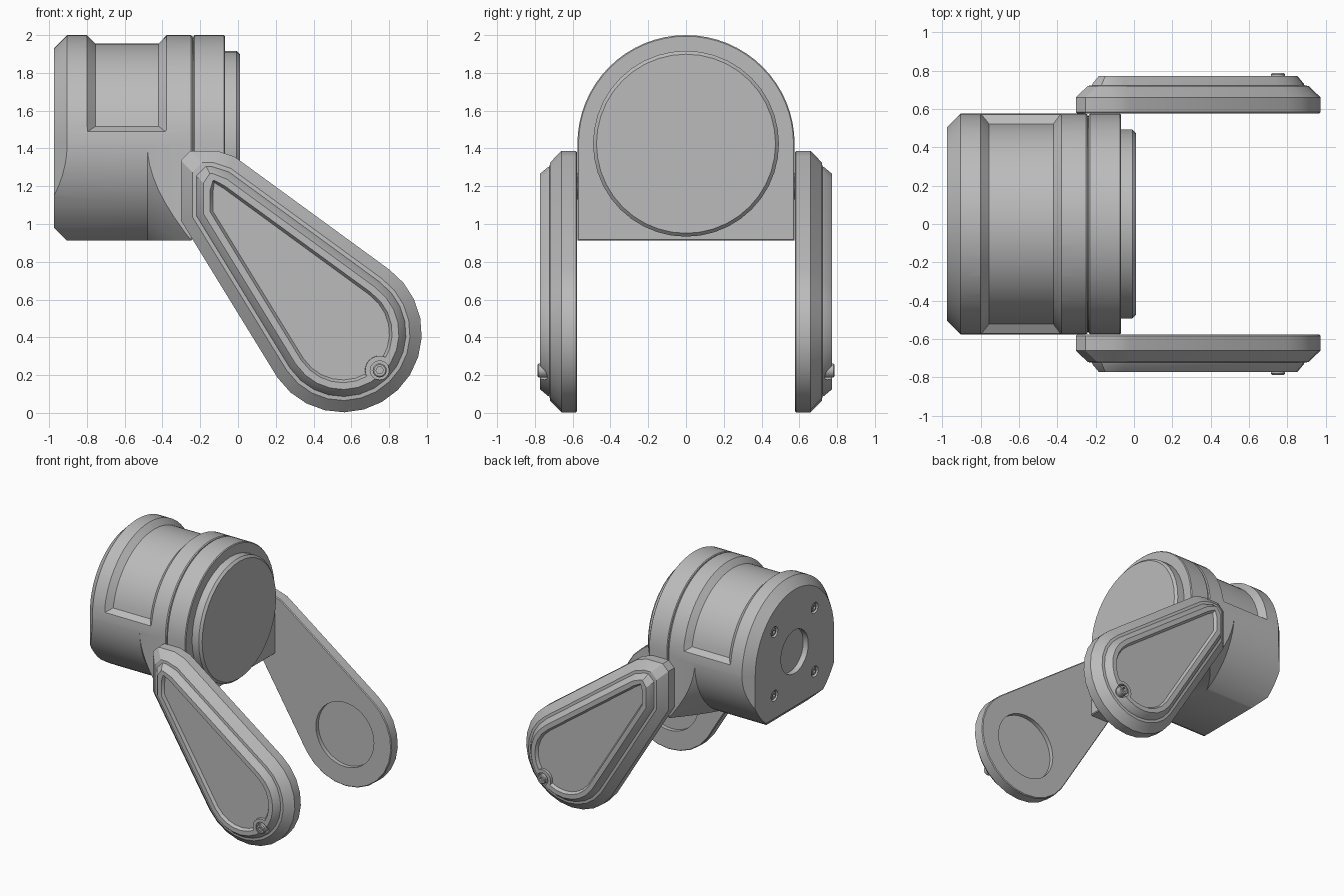
import bpy, bmesh
from math import sin, cos, pi, radians
from mathutils import Vector, Matrix

if "Cube" in bpy.data.objects:
    bpy.data.objects.remove(bpy.data.objects["Cube"])

GREY = (0.5, 0.5, 0.5, 1)
mat = bpy.data.materials.new("machined grey")
mat.use_nodes = True
mat.diffuse_color = GREY
mat.node_tree.nodes["Principled BSDF"].inputs["Base Color"].default_value = GREY

AXIS_Z, RADIUS, FLOOR = 1.425, 0.575, 0.912


def loft(name, rings):
    """Skin a list of equal-length closed rings and cap both ends."""
    bm = bmesh.new()
    rows = [[bm.verts.new(p) for p in ring] for ring in rings]
    n = len(rows[0])
    for a, b in zip(rows, rows[1:]):
        for i in range(n):
            j = (i + 1) % n
            bm.faces.new((a[i], a[j], b[j], b[i]))
    bm.faces.new(rows[0])
    bm.faces.new(rows[-1])
    bmesh.ops.recalc_face_normals(bm, faces=bm.faces)
    mesh = bpy.data.meshes.new(name)
    bm.to_mesh(mesh)
    bm.free()
    ob = bpy.data.objects.new(name, mesh)
    bpy.context.collection.objects.link(ob)
    mesh.materials.append(mat)
    return ob


def select(ob):
    bpy.ops.object.select_all(action="DESELECT")
    ob.select_set(True)
    bpy.context.view_layer.objects.active = ob


def boolean(ob, cutter, mode="DIFFERENCE"):
    select(ob)
    mod = ob.modifiers.new("cut", "BOOLEAN")
    mod.operation, mod.object, mod.solver = mode, cutter, "EXACT"
    bpy.ops.object.modifier_apply(modifier=mod.name)
    bpy.data.objects.remove(cutter)


def smooth(ob):
    select(ob)
    bpy.ops.object.shade_smooth_by_angle(angle=radians(28))


def turned_x(name, profile, y=0, z=AXIS_Z, n=64):
    """Solid of revolution about x from (x, radius) pairs."""
    return loft(name, [[(x, y + r * cos(2 * pi * i / n), z + r * sin(2 * pi * i / n))
                        for i in range(n)] for x, r in profile])


def turned_y(name, profile, x, z, n=32):
    """Solid of revolution about y from (y, radius) pairs."""
    return loft(name, [[(x + r * cos(2 * pi * i / n), y, z + r * sin(2 * pi * i / n))
                        for i in range(n)] for y, r in profile])


def arch(name, sections, n=32):
    """Round-topped, square-footed block from (x, inset) pairs."""
    rings = []
    for x, d in sections:
        r = RADIUS - d
        ring = [(x, r * cos(pi * i / n), AXIS_Z + r * sin(pi * i / n)) for i in range(n + 1)]
        rings.append(ring + [(x, -r, FLOOR + d), (x, r, FLOOR + d)])
    return loft(name, rings)


# Motor housing: arch block trimmed by a barrel that flares to the square foot
body = arch("motor_housing", [(-0.975, 0.07), (-0.905, 0), (-0.25, 0), (-0.242, 0.006)])
boolean(body, turned_x("barrel", [(-1.1, RADIUS + 0.0005), (-0.48, RADIUS + 0.0005),
                                  (-0.2, 0.81), (-0.1, 0.81)]), "INTERSECT")

# Waist groove over the upper half, fading out at both ends
rings = []
for deg in [6] + list(range(10, 171, 4)) + [174]:
    end = deg in (6, 174)
    deep, x1, x2 = (0.58, -0.8, -0.38) if end else (0.53, -0.755, -0.42)
    c, s = cos(radians(deg)), sin(radians(deg))
    rings.append([(x, r * c, AXIS_Z + r * s) for x, r in
                  ((-0.845, 0.62), (x1, deep), (x2, deep), (-0.335, 0.62))])
boolean(body, loft("groove", rings))

# Rear bore and four screw seats
boolean(body, turned_x("bore", [(-1.1, 0.175), (-0.93, 0.175)], n=40))
for y in (-0.258, 0.258):
    for dz in (-0.258, 0.258):
        z = AXIS_Z + dz
        boolean(body, turned_x("seat", [(-1.1, 0.043), (-0.945, 0.043)], y, z, 20))
        screw = turned_x("rear_screw", [(-0.94, 0.032), (-0.965, 0.032), (-0.97, 0.027)], y, z, 20)
        boolean(screw, turned_x("socket", [(-1.1, 0.016), (-0.955, 0.016)], y, z, 6))
        smooth(screw)
smooth(body)

# Front plate, the recessed seam behind it, and the round output flange
smooth(arch("seam_ring", [(-0.26, 0.012), (-0.22, 0.012)]))
smooth(arch("front_plate", [(-0.236, 0.006), (-0.23, 0), (-0.074, 0), (-0.068, 0.006)]))
smooth(turned_x("output_flange", [(-0.08, 0.492), (-0.008, 0.492), (0.01, 0.474)], n=40))


def teardrop(inset, y):
    """Arm outline moved inward by inset, with its two upper corners clipped."""
    pts = [Vector(p) for p in ((-0.303, 1.02), (-0.303, 1.387), (-0.06, 1.387))]
    pts += [Vector((0.555 + 0.418 * cos(radians(a)), 0.421 + 0.418 * sin(radians(a))))
            for a in (54 - 200 * i / 14 for i in range(15))]
    n = len(pts)
    moved = []
    for i in range(n):
        e1 = (pts[i] - pts[i - 1]).normalized()
        e2 = (pts[(i + 1) % n] - pts[i]).normalized()
        n1, n2 = Vector((e1.y, -e1.x)), Vector((e2.y, -e2.x))
        moved.append(pts[i] + (n1 + n2) / (1 + n1.dot(n2)) * inset)
    out = []
    for i, p in enumerate(moved):
        if i in (1, 2):
            for q in (moved[i - 1], moved[i + 1]):
                d = q - p
                out.append(p + d.normalized() * min(0.05, 0.4 * d.length))
        else:
            out.append(p)
    return [(p.x, y, p.y) for p in out]


# Left arm: stepped teardrop plate
SX, SZ = 0.75, 0.225
arm = loft("left_arm", [teardrop(d, y) for d, y in (
    (0.006, 0.577), (0, 0.583), (0, 0.66), (0.062, 0.72),
    (0.083, 0.722), (0.087, 0.732), (0.12, 0.772))])
# Sunken outer panel that steps around the screw boss
panel = loft("panel", [teardrop(d, y) for d, y in ((0.17, 0.75), (0.155, 0.773), (0.155, 0.8))])
boolean(panel, turned_y("boss", [(0.7, 0.08), (0.9, 0.07)], SX, SZ))
boolean(arm, panel)
boolean(arm, turned_y("seat", [(0.735, 0.05), (0.9, 0.05)], SX, SZ))
# Round bearing recess on the inner face
boolean(arm, turned_y("recess", [(0.5, 0.26), (0.61, 0.26)], 0.555, 0.42, 40))

# Socket screw and the pivot joining arm to housing
screw = turned_y("left_arm_screw", [(0.73, 0.037), (0.78, 0.037), (0.786, 0.031)], SX, SZ, 24)
boolean(screw, turned_y("socket", [(0.76, 0.02), (0.9, 0.02)], SX, SZ, 6))
pivot = turned_y("left_pivot", [(0.56, 0.07), (0.6, 0.07)], -0.15, 1.2)

# Mirror the left-hand parts across y
for ob in (arm, screw, pivot):
    smooth(ob)
    twin = ob.copy()
    twin.data = ob.data.copy()
    twin.name = ob.name.replace("left", "right")
    bpy.context.collection.objects.link(twin)
    twin.data.transform(Matrix.Scale(-1, 4, Vector((0, 1, 0))))
    twin.data.flip_normals()
